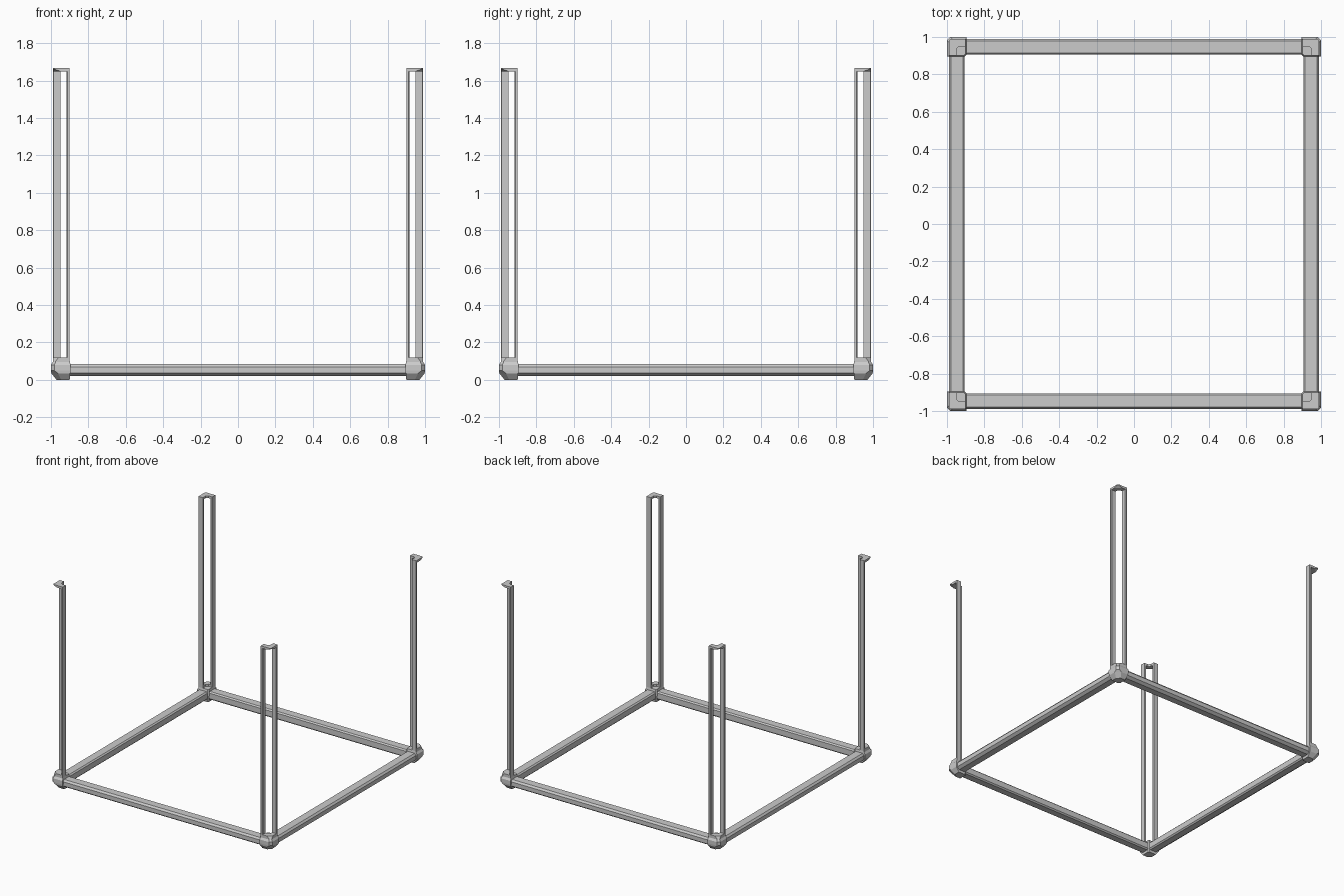
import bpy, bmesh

if "Cube" in bpy.data.objects:
    bpy.data.objects.remove(bpy.data.objects["Cube"])


def loft(name, rings, mirror):
    """Skin equal-length closed rings, cap the ends and mirror the part."""
    bm = bmesh.new()
    vs = [[bm.verts.new(p) for p in r] for r in rings]
    n = len(rings[0])
    for a, b in zip(vs, vs[1:]):
        for i in range(n):
            j = (i + 1) % n
            bm.faces.new((a[i], a[j], b[j], b[i]))
    bm.faces.new(vs[0][::-1])
    bm.faces.new(vs[-1])
    bmesh.ops.recalc_face_normals(bm, faces=bm.faces)
    me = bpy.data.meshes.new(name)
    bm.to_mesh(me)
    bm.free()
    ob = bpy.data.objects.new(name, me)
    bpy.context.collection.objects.link(ob)
    m = ob.modifiers.new("mirror", 'MIRROR')
    m.use_axis = mirror
    m.use_mirror_merge = False
    return ob


def block_ring(inner, outer, cut, z):
    """Square with a cut outer corner and a slightly cut inner corner."""
    c = 0.01
    return [(inner + c, inner, z), (outer, inner, z), (outer, outer - cut, z),
            (outer - cut, outer, z), (inner, outer, z), (inner, inner + c, z)]


def angle_ring(cut, z, a=0.9, t=0.95, o=0.99):
    """L section with cut outer and inner corners."""
    return [(a, o, z), (o - cut, o, z), (o, o - cut, z), (o, a, z),
            (t, a, z), (t, t - 0.015, z), (t - 0.015, t, z), (a, t, z)]


CORNERS = (True, True, False)

# Base rails: bevelled section as (distance from centre, height)
section = [(0.905, 0.03), (0.915, 0.02), (0.968, 0.02), (0.99, 0.036),
           (0.99, 0.07), (0.978, 0.085), (0.915, 0.085), (0.905, 0.075)]
loft("front_back_rail", [[(x, -d, z) for d, z in section] for x in (-0.91, 0.91)],
     (False, True, False))
loft("side_rail", [[(d, y, z) for d, z in section] for y in (-0.91, 0.91)],
     (True, False, False))

# Faceted corner feet
loft("corner_foot", [block_ring(0.9, 0.97, 0.025, 0.0),
                     block_ring(0.897, 0.998, 0.035, 0.035),
                     block_ring(0.895, 1.0, 0.018, 0.05),
                     block_ring(0.895, 1.0, 0.018, 0.08),
                     block_ring(0.9, 0.985, 0.015, 0.103)], CORNERS)

# Angle collars on the feet and angle caps at the top
loft("post_collar", [angle_ring(0.012, 0.095), angle_ring(0.03, 0.12)], CORNERS)
loft("post_cap", [angle_ring(0.04, 1.65), angle_ring(0.008, 1.662),
                  angle_ring(0.008, 1.668)], CORNERS)

# Paired slim uprights, one at each end of the angle
bar = [(0.9, 0.95), (0.916, 0.95), (0.916, 0.986), (0.912, 0.99), (0.9, 0.99)]
loft("post_bar_a", [[(x, y, z) for x, y in bar] for z in (0.1, 1.655)], CORNERS)
loft("post_bar_b", [[(y, x, z) for x, y in bar] for z in (0.1, 1.655)], CORNERS)
